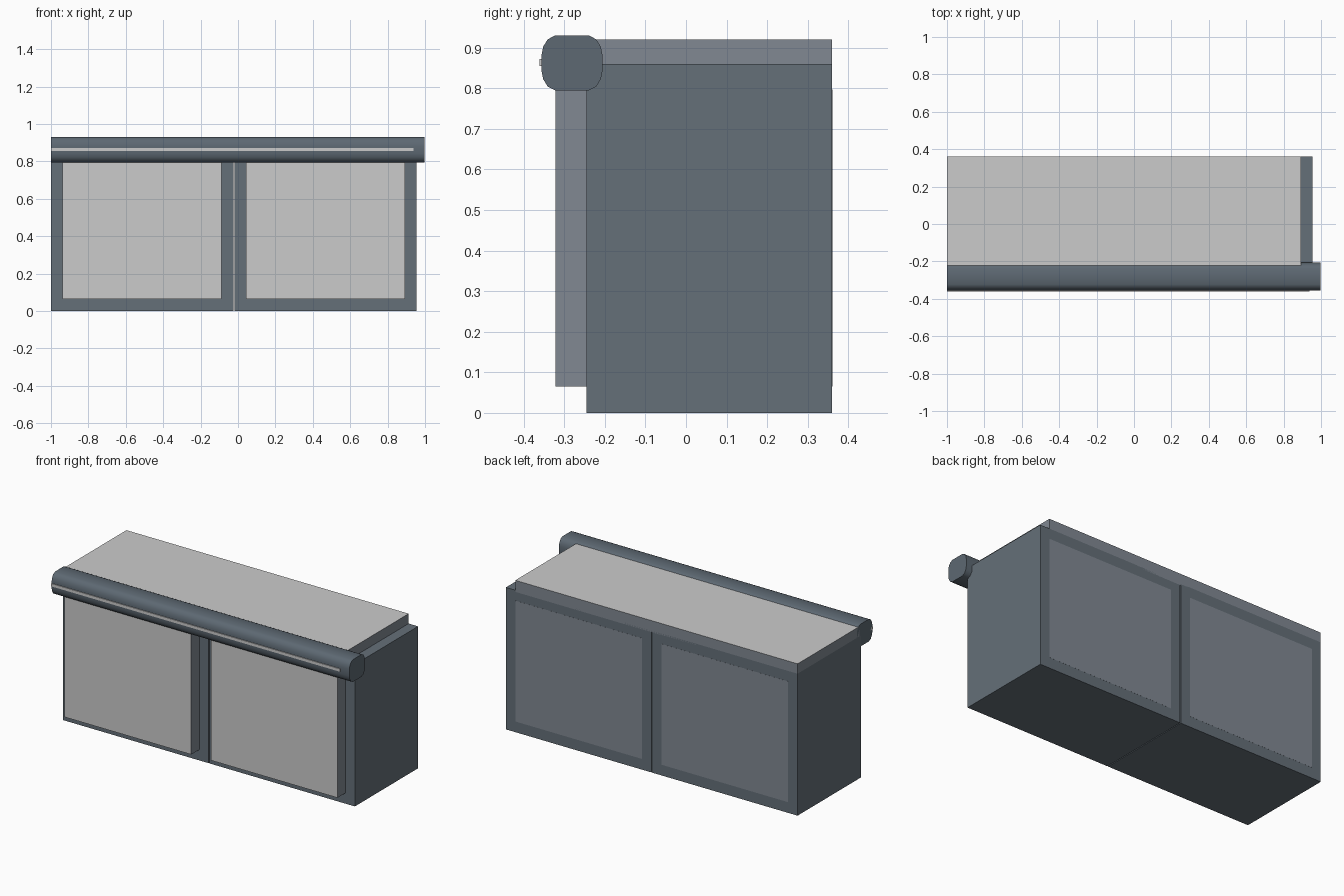
import bpy, bmesh

if "Cube" in bpy.data.objects:
    bpy.data.objects.remove(bpy.data.objects["Cube"])


def material(name, r, g, b):
    m = bpy.data.materials.new(name)
    m.diffuse_color = (r, g, b, 1)
    m.use_nodes = True
    m.node_tree.nodes["Principled BSDF"].inputs["Base Color"].default_value = m.diffuse_color
    return m


SLATE = material("slate", 0.13, 0.16, 0.19)
MID = material("mid_grey", 0.22, 0.25, 0.29)
PALE = material("pale_grey", 0.55, 0.57, 0.58)
DARK = material("dark_slate", 0.11, 0.14, 0.17)


def finish(name, bm, mats):
    bmesh.ops.recalc_face_normals(bm, faces=bm.faces)
    me = bpy.data.meshes.new(name)
    bm.to_mesh(me)
    bm.free()
    ob = bpy.data.objects.new(name, me)
    bpy.context.collection.objects.link(ob)
    for m in mats:
        me.materials.append(m)
    return ob


def box(name, x, y, z, mats, accent=None):
    """Box from (min, max) ranges; the face along accent gets the second material."""
    bm = bmesh.new()
    bmesh.ops.create_cube(bm, size=1)
    for v in bm.verts:
        v.co = [r[0] if c < 0 else r[1] for c, r in zip(v.co, (x, y, z))]
    bm.normal_update()
    if accent:
        for f in bm.faces:
            if sum(a * n for a, n in zip(accent, f.normal)) > 0.9:
                f.material_index = 1
    return finish(name, bm, mats)


# two cabinets, each with a raised pale front panel
for side, x0 in (("left", -1.0), ("right", -0.02)):
    box(f"{side}_cabinet", (x0, x0 + 0.975), (-0.245, 0.36), (0, 0.86), [SLATE])
    box(f"{side}_panel", (x0 + 0.063, x0 + 0.912), (-0.322, 0.3605),
        (0.065, 0.797), [MID, PALE], (0, -1, 0))

# worktop, stopping short of the right-hand end
box("worktop", (-1.0, 0.892), (-0.235, 0.36), (0.85, 0.92), [MID, PALE], (0, 0, 1))

# rounded rail along the front top edge
quarter = [(0.075, 0.02), (0.071, 0.04), (0.06, 0.058), (0.042, 0.0675)]
profile = (quarter + [(-y, z) for y, z in reversed(quarter)]
           + [(-y, -z) for y, z in quarter] + [(y, -z) for y, z in reversed(quarter)])
bm = bmesh.new()
face = bm.faces.new([bm.verts.new((-1.0, y - 0.281, z + 0.8625)) for y, z in profile])
out = bmesh.ops.extrude_face_region(bm, geom=[face], use_keep_orig=True)
moved = [g for g in out["geom"] if isinstance(g, bmesh.types.BMVert)]
bmesh.ops.translate(bm, verts=moved, vec=(1.996, 0, 0))
rail = finish("front_rail", bm, [DARK])
bpy.context.view_layer.objects.active = rail
rail.select_set(True)
bpy.ops.object.shade_smooth_by_angle(angle=0.6)

# thin pale strip set into the rail
box("rail_strip", (-1.0, 0.937), (-0.361, -0.34), (0.855, 0.872), [PALE])
